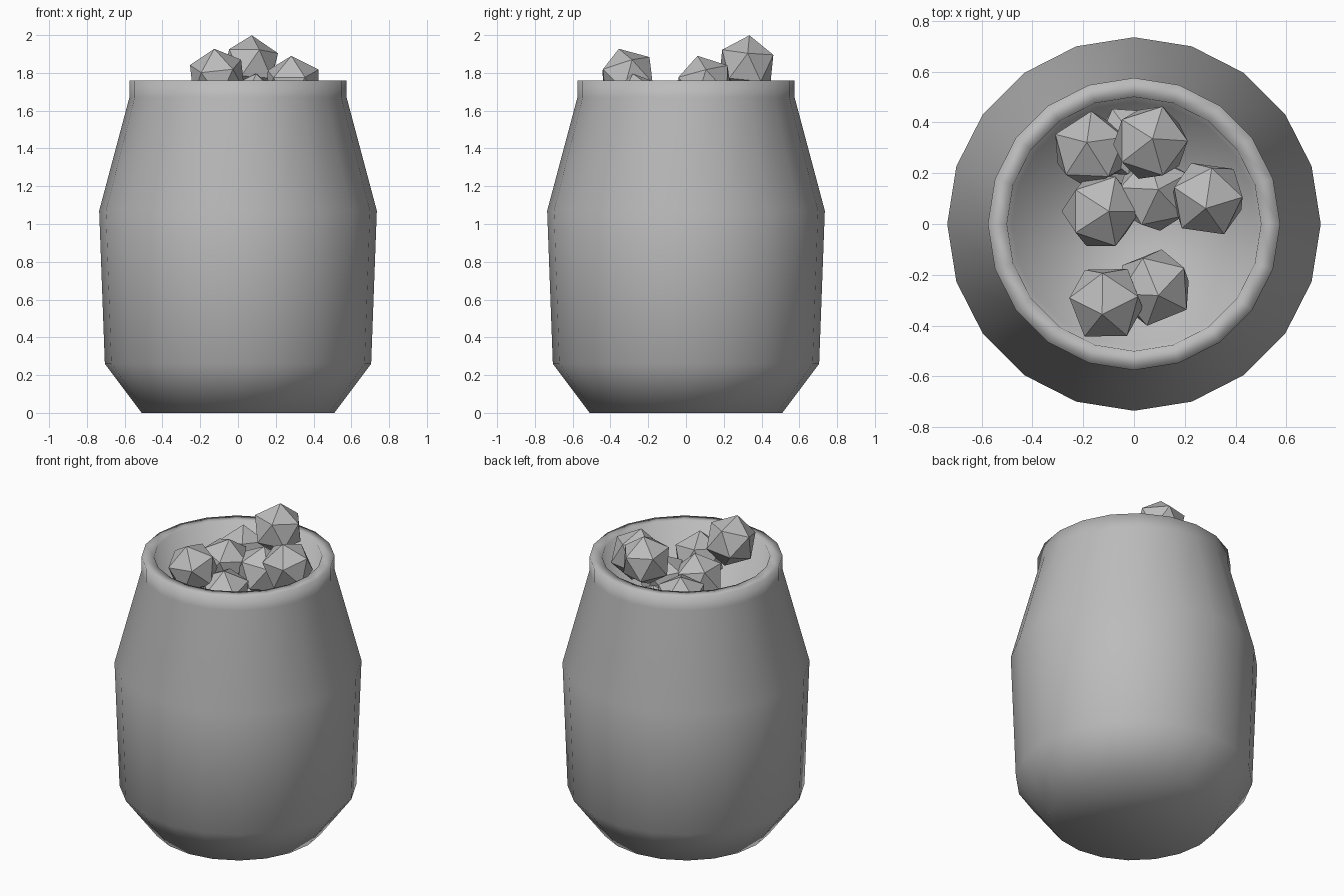
import bpy, bmesh, math
from mathutils import Vector, Matrix

if "Cube" in bpy.data.objects:
    bpy.data.objects.remove(bpy.data.objects["Cube"], do_unlink=True)

grey = bpy.data.materials.new("plain_grey")
grey.use_nodes = True
color = (0.5, 0.5, 0.5, 1)
grey.diffuse_color = color
grey.node_tree.nodes["Principled BSDF"].inputs["Base Color"].default_value = color


def finish(name, bm, smooth):
    bmesh.ops.recalc_face_normals(bm, faces=bm.faces[:])
    for f in bm.faces:
        f.smooth = smooth
    mesh = bpy.data.meshes.new(name)
    bm.to_mesh(mesh)
    bm.free()
    mesh.materials.append(grey)
    obj = bpy.data.objects.new(name, mesh)
    bpy.context.collection.objects.link(obj)
    return obj


# Barrel: turned shell with a recessed floor, (radius, height) from base to floor
SIDES = 20
profile = [(0.51, 0), (0.705, 0.26), (0.735, 1.07), (0.575, 1.67),
           (0.575, 1.76), (0.5, 1.76), (0.48, 1.4)]
bm = bmesh.new()
rings = []
for r, z in profile:
    angles = [math.tau * i / SIDES for i in range(SIDES)]
    rings.append([bm.verts.new((r * math.cos(a), r * math.sin(a), z)) for a in angles])
for low, high in zip(rings, rings[1:]):
    for i in range(SIDES):
        j = (i + 1) % SIDES
        bm.faces.new((low[i], low[j], high[j], high[i]))
bm.faces.new(rings[0])
bm.faces.new(rings[-1])
finish("barrel", bm, True)


# Faceted stones: centre, sideways lean of the top corner, spin in degrees
stones = [
    ((0.065, 0.32, 1.84), (0.05, 0.1), 0),
    ((-0.11, -0.31, 1.775), (-0.1, -0.3), 20),
    ((0.29, 0.1, 1.735), (-0.05, -0.25), 10),
    ((0.08, -0.25, 1.64), (0.1, -0.2), 40),
    ((-0.13, 0.05, 1.67), (0.2, 0.0), 0),
    ((0.08, 0.12, 1.64), (0.1, 0.1), 30),
    ((-0.17, 0.29, 1.64), (-0.1, 0.2), 15),
    ((-0.01, 0.32, 1.55), (0.0, 0.2), 50),
]
for n, (centre, lean, spin) in enumerate(stones, 1):
    bm = bmesh.new()
    bmesh.ops.create_icosphere(bm, subdivisions=1, radius=0.16)
    up = Vector((lean[0], lean[1], 1)).normalized()
    tilt = Vector((0, 0, 1)).rotation_difference(up).to_matrix()
    bm.transform(tilt.to_4x4() @ Matrix.Rotation(math.radians(spin), 4, 'Z'))
    stone = finish(f"stone_{n}", bm, False)
    stone.location = centre
